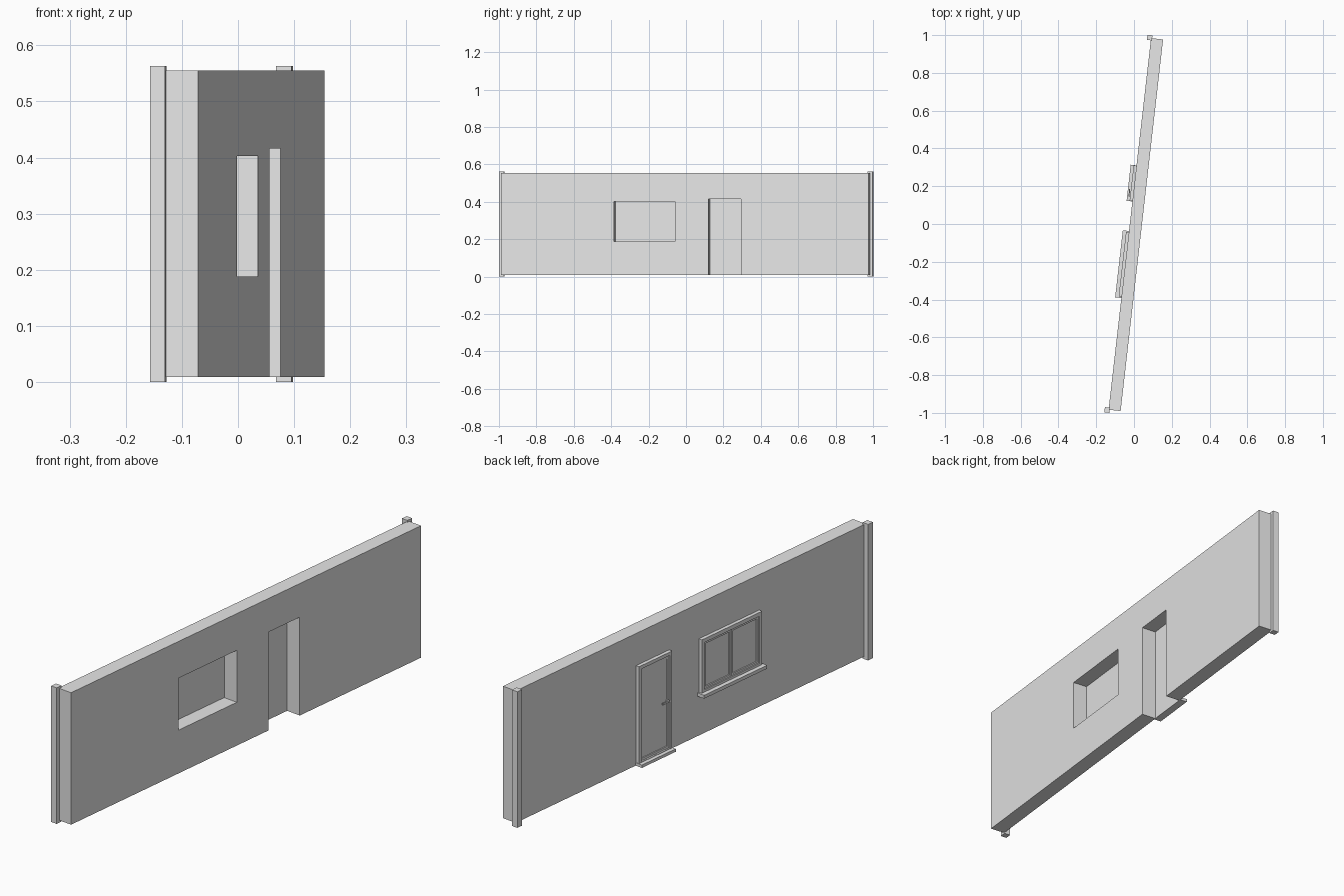
import bpy, bmesh, math
from mathutils import Vector

cube = bpy.data.objects.get("Cube")
if cube:
    bpy.data.objects.remove(cube, do_unlink=True)

# One plain grey for everything
grey = bpy.data.materials.new("plain grey")
grey.use_nodes = True
GREY = (0.8, 0.8, 0.8, 1.0)
grey.diffuse_color = GREY
grey.node_tree.nodes["Principled BSDF"].inputs["Base Color"].default_value = GREY

TURN = -math.radians(6.52)      # the wall stands at a slight angle
OUTER, INNER = -0.022, 0.042    # wall faces (local x)
BASE, TOP = 0.009, 0.555        # wall bottom and top


def box(name, x, y, z, steps=()):
    """Box from (min, max) ranges; steps = (inset, push) pairs on the -x face."""
    bm = bmesh.new()
    bmesh.ops.create_cube(bm, size=1)
    for v in bm.verts:
        v.co = Vector([(r[0] + r[1]) / 2 + c * (r[1] - r[0])
                       for c, r in zip(v.co, (x, y, z))])
    bm.normal_update()
    front = min(bm.faces, key=lambda f: f.calc_center_median().x)
    for inset, push in steps:
        bmesh.ops.inset_region(bm, faces=[front], thickness=inset, use_even_offset=True)
        bmesh.ops.translate(bm, verts=front.verts[:], vec=(push, 0, 0))
        # straight sided step: a hair-thin second ring keeps the rim flat
    mesh = bpy.data.meshes.new(name)
    bm.to_mesh(mesh)
    bm.free()
    mesh.materials.append(grey)
    ob = bpy.data.objects.new(name, mesh)
    ob.rotation_euler.z = TURN
    bpy.context.collection.objects.link(ob)
    return ob


def recess(rim, depth):
    """Flat rim followed by a near-vertical step inwards."""
    return [(rim, 0), (0.0005, depth)]


# Openings: (y range, z range)
WIN_Y, WIN_Z = (-0.383, -0.054), (0.188, 0.403)
DOOR_Y, DOOR_Z = (0.1256, 0.3017), (BASE, 0.416)

# Wall slab with window and door openings
wall = box("wall", (OUTER, INNER), (-0.992, 0.988), (BASE, TOP))
cutters = [box("window_cutter", (-0.1, 0.1), WIN_Y, WIN_Z),
           box("door_cutter", (-0.1, 0.1), DOOR_Y, (-0.1, DOOR_Z[1]))]
bpy.context.view_layer.objects.active = wall
for cutter in cutters:
    cutter.hide_render = True
    mod = wall.modifiers.new("opening", 'BOOLEAN')
    mod.operation, mod.solver, mod.object = 'DIFFERENCE', 'EXACT', cutter
    bpy.ops.object.modifier_apply(modifier=mod.name)
for cutter in cutters:
    bpy.data.objects.remove(cutter, do_unlink=True)

# Corner posts, slightly taller than the wall
box("right_end_post", (-0.043, -0.016), (-1.008, -0.981), (0, 0.563))
box("left_end_post", (-0.043, -0.016), (0.976, 1.003), (0, 0.563))

# Window: frame, two sashes and a sill
M = 0.006
box("window_frame", (-0.037, OUTER + 0.001), (WIN_Y[0] - M, WIN_Y[1] + M),
    (WIN_Z[0] - M, WIN_Z[1] + M), recess(0.016, 0.009))
mid = sum(WIN_Y) / 2
for side, lo, hi in (("right", WIN_Y[0] + 0.010, mid - 0.001),
                     ("left", mid + 0.001, WIN_Y[1] - 0.010)):
    box(side + "_sash", (-0.033, -0.027), (lo, hi),
        (WIN_Z[0] + 0.010, WIN_Z[1] - 0.010), recess(0.009, 0.004))
box("window_sill", (-0.055, OUTER + 0.001), (WIN_Y[0] - 0.014, WIN_Y[1] + 0.014),
    (WIN_Z[0] - 0.014, WIN_Z[0]))

# Door: frame, leaf, threshold and handle
box("door_frame", (-0.037, OUTER + 0.001), (DOOR_Y[0] - M, DOOR_Y[1] + M),
    (BASE, DOOR_Z[1] + M), recess(0.014, 0.008))
box("door_leaf", (-0.033, -0.027), (DOOR_Y[0] + 0.009, DOOR_Y[1] - 0.009),
    (BASE + 0.016, DOOR_Z[1] - 0.009), recess(0.010, 0.003))
box("door_threshold", (-0.053, OUTER + 0.001), (DOOR_Y[0] - 0.008, DOOR_Y[1] + 0.008),
    (BASE, BASE + 0.012))
box("handle_stem", (-0.042, -0.029), (0.142, 0.148), (0.221, 0.228))
box("handle_lever", (-0.046, -0.041), (0.142, 0.182), (0.221, 0.228))
